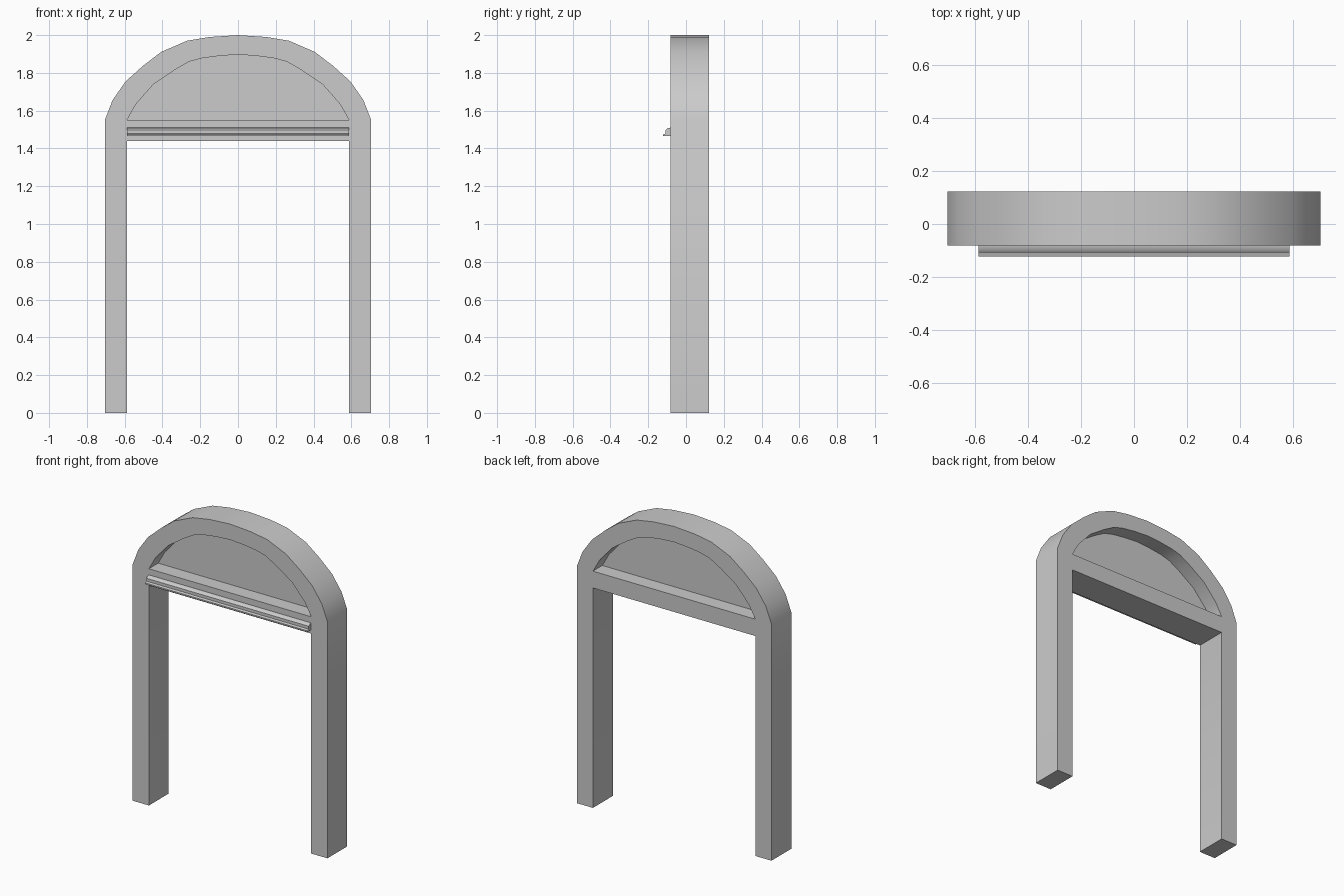
import bpy
import bmesh
from math import radians

cube = bpy.data.objects.get("Cube")
if cube:
    bpy.data.objects.remove(cube)

# Single plain grey finish
GREY = (0.6, 0.6, 0.6, 1.0)
grey = bpy.data.materials.new("plain grey")
grey.use_nodes = True
grey.diffuse_color = GREY
grey.node_tree.nodes["Principled BSDF"].inputs["Base Color"].default_value = GREY

FRONT, BACK = -0.082, 0.123
OPENING = 0.588      # half width of the doorway
SPRING = 1.55        # height where the arch begins

# Half arches from the springing line to the crown, as (x, z)
OUTER = [(0.705, SPRING), (0.664, 1.656), (0.595, 1.755), (0.5, 1.84), (0.405, 1.912),
         (0.27, 1.97), (0.15, 1.99), (0, 2.0)]
INNER = [(OPENING, SPRING), (0.54, 1.635), (0.447, 1.74), (0.336, 1.815), (0.257, 1.86),
         (0.19, 1.878), (0.1, 1.89), (0, 1.897)]


def mirrored(half):
    """Complete a half path across the centre line."""
    return half + [(-x, z) for x, z in reversed(half[:-1])]


def finish(name, bm):
    bmesh.ops.recalc_face_normals(bm, faces=bm.faces)
    mesh = bpy.data.meshes.new(name)
    bm.to_mesh(mesh)
    bm.free()
    obj = bpy.data.objects.new(name, mesh)
    bpy.context.collection.objects.link(obj)
    mesh.materials.append(grey)
    bpy.ops.object.select_all(action="DESELECT")
    obj.select_set(True)
    bpy.context.view_layer.objects.active = obj
    bpy.ops.object.shade_smooth_by_angle(angle=radians(32))
    return obj


def extrude(name, polygons, offset):
    """Join polygons along shared edges and extrude them into a solid."""
    bm = bmesh.new()
    for polygon in polygons:
        bm.faces.new([bm.verts.new(p) for p in polygon])
    bmesh.ops.remove_doubles(bm, verts=bm.verts, dist=0.0001)
    base = bm.faces[:]
    result = bmesh.ops.extrude_face_region(bm, geom=base, use_keep_orig=True)
    moved = [v for v in result["geom"] if isinstance(v, bmesh.types.BMVert)]
    bmesh.ops.translate(bm, verts=moved, vec=offset)
    return finish(name, bm)


# Legs and arch as one continuous band
outer = mirrored([(OUTER[0][0], 0)] + OUTER)
inner = mirrored([(OPENING, 0)] + INNER)
band = []
for i in range(len(outer) - 1):
    corners = (outer[i], outer[i + 1], inner[i + 1], inner[i])
    band.append([(x, FRONT, z) for x, z in corners])
extrude("arched_frame", band, (0, BACK - FRONT, 0))

# Thin panel set back inside the arch
extrude("arch_panel", [[(x, 0.014, z) for x, z in mirrored(INNER)]], (0, 0.012, 0))

# Crossbar between the legs
bar = [(FRONT, 1.44), (BACK, 1.44), (BACK, SPRING), (FRONT, SPRING)]
extrude("crossbar", [[(-OPENING, y, z) for y, z in bar]], (2 * OPENING, 0, 0))

# Stepped moulding along the front of the crossbar
moulding = [(FRONT, 1.465), (-0.123, 1.465), (-0.123, 1.474), (-0.108, 1.479),
            (-0.108, 1.498), (-0.096, 1.508), (FRONT, 1.51)]
extrude("front_moulding", [[(-OPENING, y, z) for y, z in moulding]], (2 * OPENING, 0, 0))
